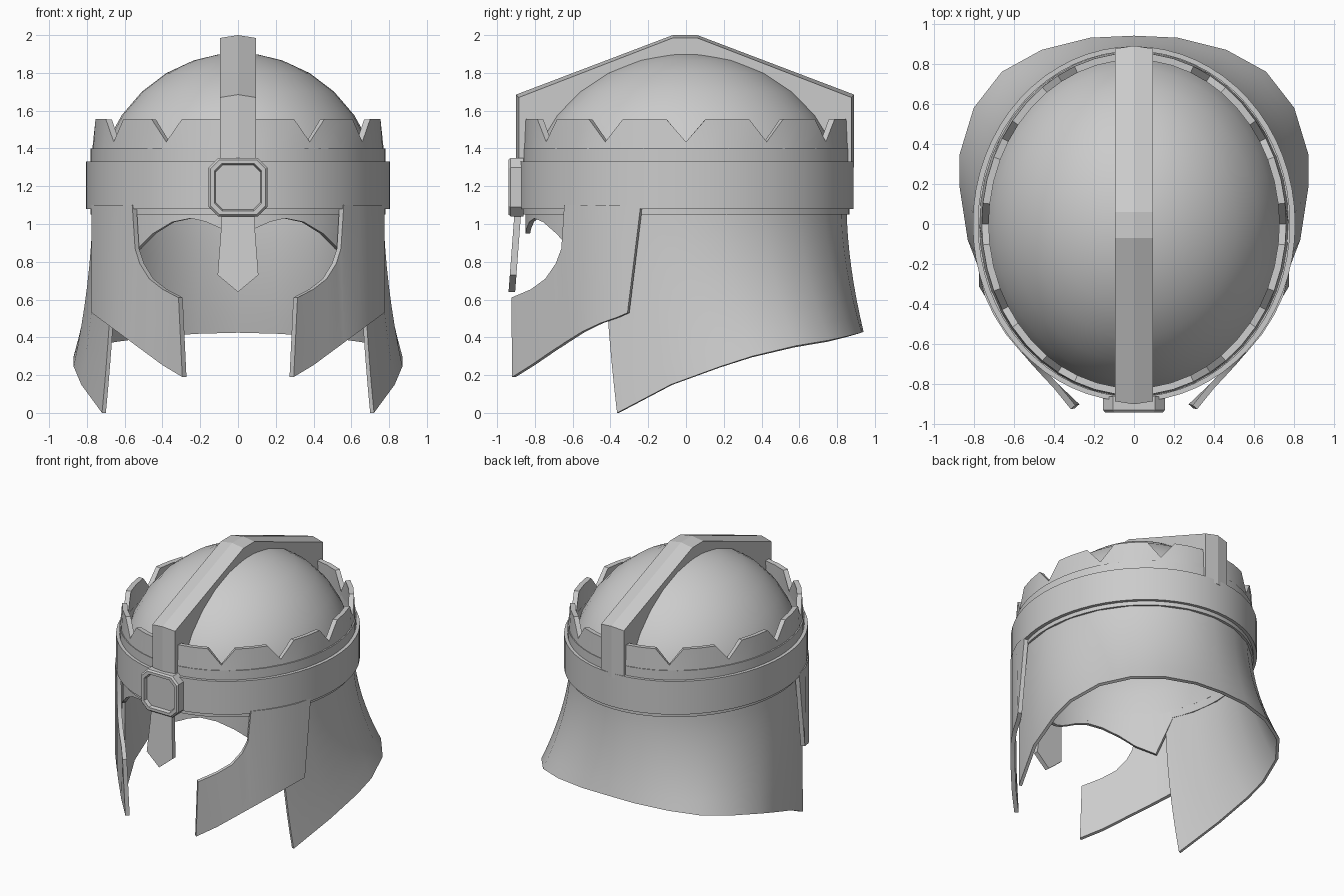
import bpy, bmesh
from math import sin, cos, radians, sqrt

cube = bpy.data.objects.get("Cube")
if cube:
    bpy.data.objects.remove(cube, do_unlink=True)

steel = bpy.data.materials.new("grey_steel")
steel.use_nodes = True
GREY = (0.6, 0.6, 0.6, 1)
steel.diffuse_color = GREY
steel.node_tree.nodes["Principled BSDF"].inputs["Base Color"].default_value = GREY


def finish(name, bm, thickness=0, angle=35):
    """Turn a bmesh into an object, thickened inward and smooth shaded."""
    mesh = bpy.data.meshes.new(name)
    bm.to_mesh(mesh)
    bm.free()
    obj = bpy.data.objects.new(name, mesh)
    bpy.context.collection.objects.link(obj)
    mesh.materials.append(steel)
    bpy.ops.object.select_all(action='DESELECT')
    obj.select_set(True)
    bpy.context.view_layer.objects.active = obj
    if thickness:
        mod = obj.modifiers.new("Thickness", 'SOLIDIFY')
        mod.thickness = thickness
        mod.offset = -1
        bpy.ops.object.modifier_apply(modifier=mod.name)
    bpy.ops.object.shade_smooth_by_angle(angle=radians(angle))
    return obj


def sheet(name, rows, thickness, closed=False, angle=35):
    """Skin a grid of points, facing away from the z axis."""
    bm = bmesh.new()
    grid = [[bm.verts.new(p) for p in row] for row in rows]
    n = len(rows[0])
    for low, high in zip(grid, grid[1:]):
        for i in range(n if closed else n - 1):
            j = (i + 1) % n
            bm.faces.new((low[i], low[j], high[j], high[i]))
    bm.normal_update()
    facing = 0
    for f in bm.faces:
        c = f.calc_center_median()
        facing += f.normal.x * c.x + f.normal.y * c.y
    if facing < 0:
        bmesh.ops.reverse_faces(bm, faces=bm.faces)
    return finish(name, bm, thickness, angle)


def ellipse(rx, ry, z, degrees):
    return [(rx * cos(radians(a)), ry * sin(radians(a)), z) for a in degrees]


def prism(name, outline, front, back):
    """Extrude an (x, z) outline between two depth functions of z."""
    bm = bmesh.new()
    a = [bm.verts.new((x, front(z), z)) for x, z in outline]
    b = [bm.verts.new((x, back(z), z)) for x, z in outline]
    bm.faces.new(a)
    bm.faces.new(b[::-1])
    for i in range(len(a)):
        j = (i + 1) % len(a)
        bm.faces.new((a[j], a[i], b[i], b[j]))
    bmesh.ops.recalc_face_normals(bm, faces=bm.faces)
    return finish(name, bm)


# Domed skull, open underneath
turn = [i * 360 / 40 for i in range(40)]
rows = [ellipse(0.76 * cos(radians(t)), 0.85 * cos(radians(t)),
                1.11 + 0.795 * sin(radians(t)), turn)
        for t in (0, 12, 24, 36, 48, 60, 72, 82, 89.5)]
sheet("skull_dome", rows, 0.02, closed=True)

# Brow bands
turn = [i * 360 / 64 for i in range(64)]
sheet("inner_band", [ellipse(0.78, 0.865, z, turn) for z in (1.05, 1.40)], 0.04, True)
sheet("outer_band", [ellipse(0.805, 0.887, z, turn) for z in (1.08, 1.33)], 0.04, True)

# Crown with twelve V notches
turn, tops = [], []
for i in range(12):
    for step, z in ((-7, 1.555), (0, 1.435), (7, 1.555), (15, 1.555)):
        turn.append(i * 30 + step)
        tops.append(z)
base = ellipse(0.772, 0.862, 1.39, turn)
rim = [(x, y, z) for (x, y, _), z in zip(ellipse(0.76, 0.855, 0, turn), tops)]
sheet("notched_crown", [base, rim], 0.035, True)

# Crest ridge running front to back, slightly arched across
bm = bmesh.new()
path = [(-0.885, 1.30), (-0.885, 1.67), (-0.07, 1.985), (0.06, 1.985),
        (0.875, 1.67), (0.875, 1.30)]
arch = [(-0.9, 1.30), (-0.9, 1.685), (-0.07, 2.0), (0.06, 2.0),
        (0.89, 1.685), (0.89, 1.30)]
inner = [(-0.80, 1.30), (-0.80, 1.42), (-0.07, 1.86), (0.06, 1.86),
         (0.80, 1.42), (0.80, 1.30)]
loops = [[bm.verts.new((x, y, z)) for y, z in line]
         for x, line in ((-0.095, inner), (-0.095, path), (0, arch),
                         (0.095, path), (0.095, inner))]
for k, loop in enumerate(loops):
    other = loops[(k + 1) % len(loops)]
    for i in range(len(path) - 1):
        bm.faces.new((loop[i], loop[i + 1], other[i + 1], other[i]))
for end in (0, -1):
    bm.faces.new([loop[end] for loop in loops])
bmesh.ops.recalc_face_normals(bm, faces=bm.faces)
finish("crest_ridge", bm, angle=15)

# Nose guard
prism("nose_guard",
      [(-0.085, 1.1), (0.085, 1.1), (0.09, 0.97), (0.108, 0.73),
       (0, 0.64), (-0.108, 0.73), (-0.09, 0.97)],
      lambda z: -0.905 - (1.1 - z) * 0.075, lambda z: -0.87 - (1.1 - z) * 0.075)


# Octagonal medallion: raised frame round a sunken panel
def octagon(r, cut):
    k = r - cut
    return [(-k, -r), (k, -r), (r, -k), (r, k), (k, r), (-k, r), (-r, k), (-r, -k)]


bm = bmesh.new()
rings = [[bm.verts.new((x, y, 1.195 + z)) for x, z in octagon(r, cut)]
         for r, cut, y in ((0.155, 0.05, -0.86), (0.155, 0.05, -0.928),
                           (0.145, 0.047, -0.94), (0.125, 0.04, -0.94),
                           (0.118, 0.038, -0.915))]
for a, b in zip(rings, rings[1:]):
    for i in range(8):
        j = (i + 1) % 8
        bm.faces.new((a[i], a[j], b[j], b[i]))
bm.faces.new(rings[0])
bm.faces.new(rings[-1])
bmesh.ops.recalc_face_normals(bm, faces=bm.faces)
finish("medallion", bm, angle=20)

# Brow plate with an arch over each eye
half = [(0, 0.95), (0.05, 0.96), (0.1, 0.98), (0.17, 1.012), (0.25, 1.03), (0.35, 1.01),
        (0.45, 0.95), (0.53, 0.87), (0.62, 0.79), (0.68, 1.04)]
edge = [(-x, z) for x, z in half[:0:-1]] + half
depth = lambda x: -0.85 * sqrt(1 - (x / 0.765) ** 2)
sheet("brow_plate", [[(x, depth(x), z) for x, z in edge],
                     [(x, depth(x), 1.1) for x, z in edge]], 0.025)

# Cheek guards: x, y and top edge height of each column, from back to front
columns = [(0.775, -0.24, 1.1), (0.745, -0.36, 1.1), (0.70, -0.455, 1.1), (0.64, -0.55, 1.1),
           (0.56, -0.645, 1.1), (0.545, -0.66, 0.87), (0.52, -0.69, 0.79),
           (0.47, -0.745, 0.71), (0.40, -0.82, 0.655), (0.315, -0.925, 0.61)]
for name, s in (("left_cheek_guard", 1), ("right_cheek_guard", -1)):
    top = [(s * x, y, z) for x, y, z in columns]
    low = [(s * x, y, 0.19 + 0.34 * (x - 0.315) / 0.46) for x, y, z in columns]
    low[0] = (s * 0.775, -0.31, 0.53)
    low[-1] = (s * 0.295, -0.92, 0.19)
    sheet(name, [low, top], 0.03)

# Flared neck guard: lower rim from the back centre to the front tip
rim = [(0, 0.94, 0.43), (0.22, 0.93, 0.425), (0.46, 0.87, 0.41), (0.66, 0.76, 0.385),
       (0.80, 0.58, 0.355), (0.87, 0.35, 0.30), (0.87, 0.18, 0.245),
       (0.83, -0.08, 0.15), (0.72, -0.365, 0)]
top = ellipse(0.77, 0.85, 1.1, [90 - i * 121 / 8 for i in range(9)])
rows = []
for k in range(9):
    t = k / 8
    f = t ** 1.8
    row = [(a[0] + (b[0] - a[0]) * f, a[1] + (b[1] - a[1]) * f, a[2] + (b[2] - a[2]) * t)
           for a, b in zip(top, rim)]
    rows.append([(-x, y, z) for x, y, z in row[:0:-1]] + row)
sheet("neck_guard", rows, 0.022)
